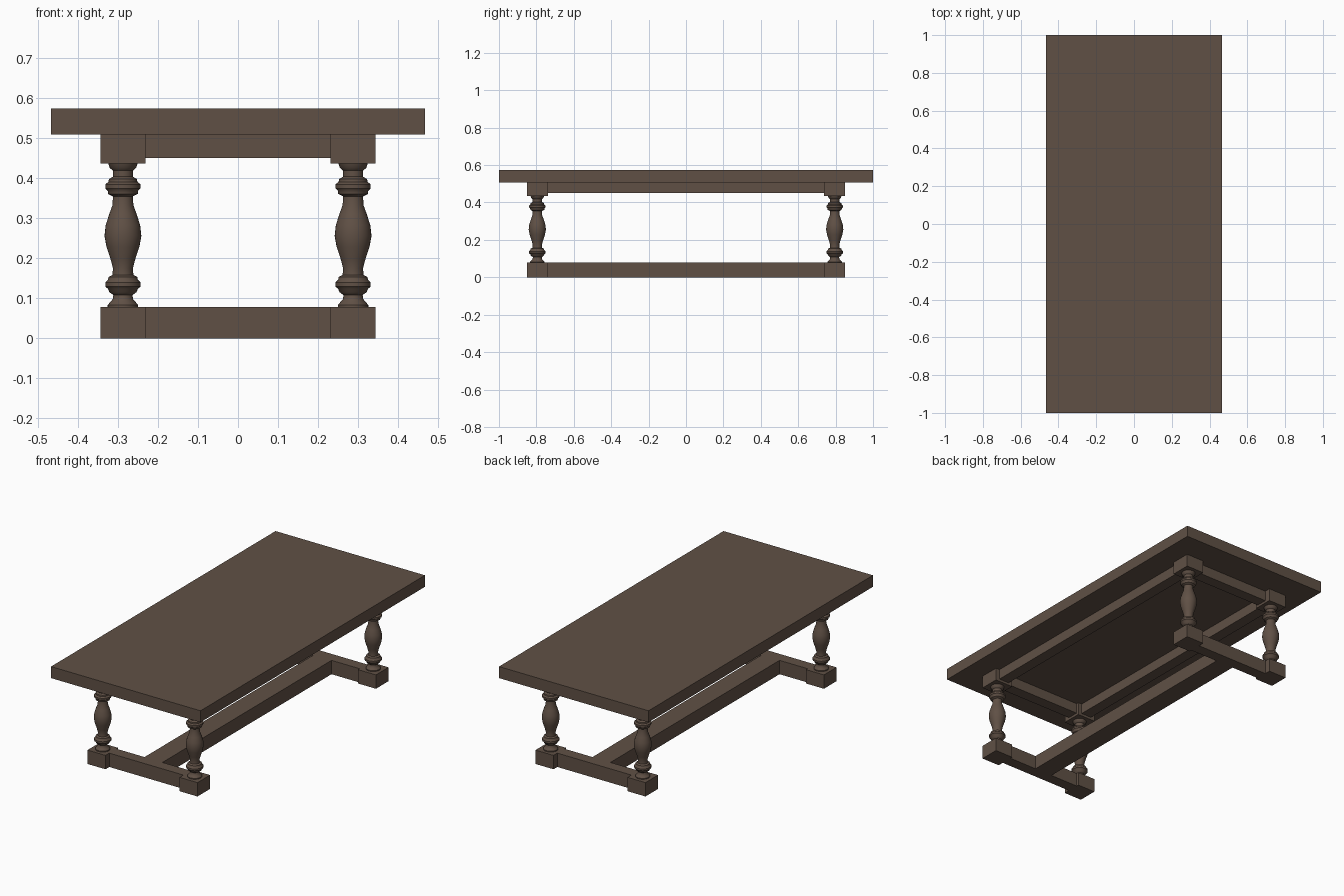
import bpy
import bmesh
import math
from mathutils import Matrix

cube = bpy.data.objects.get("Cube")
if cube:
    bpy.data.objects.remove(cube, do_unlink=True)

# Dark wood used on every part
wood = bpy.data.materials.new("dark_brown_wood")
wood.use_nodes = True
color = (0.117, 0.081, 0.060, 1)
wood.diffuse_color = color
wood.node_tree.nodes["Principled BSDF"].inputs["Base Color"].default_value = color
wood.node_tree.nodes["Principled BSDF"].inputs["Roughness"].default_value = 0.7


def finish(name, bm):
    mesh = bpy.data.meshes.new(name)
    bmesh.ops.recalc_face_normals(bm, faces=bm.faces)
    bm.to_mesh(mesh)
    bm.free()
    mesh.materials.append(wood)
    obj = bpy.data.objects.new(name, mesh)
    bpy.context.collection.objects.link(obj)
    return obj


def box(name, x, y, z):
    """Box spanning the given (low, high) pairs."""
    spans = (x, y, z)
    bm = bmesh.new()
    size = Matrix.Diagonal([b - a for a, b in spans] + [1])
    center = Matrix.Translation([(a + b) / 2 for a, b in spans])
    bmesh.ops.create_cube(bm, size=1, matrix=center @ size)
    return finish(name, bm)


def turned(name, profile, x, y, sides=32):
    """Lathe a (radius, height) profile about a vertical axis."""
    bm = bmesh.new()
    verts = [bm.verts.new((r, 0, z)) for r, z in profile]
    edges = [bm.edges.new(pair) for pair in zip(verts, verts[1:])]
    bmesh.ops.spin(bm, geom=verts + edges, cent=(0, 0, 0), axis=(0, 0, 1),
                   angle=math.tau, steps=sides, use_duplicate=False)
    bmesh.ops.remove_doubles(bm, verts=bm.verts, dist=0.0001)
    bmesh.ops.translate(bm, verts=bm.verts, vec=(x, y, 0))
    obj = finish(name, bm)
    bpy.ops.object.select_all(action="DESELECT")
    obj.select_set(True)
    bpy.context.view_layer.objects.active = obj
    bpy.ops.object.shade_smooth_by_angle(angle=math.radians(40))
    return obj


LEG_X, LEG_Y, HALF = 0.287, 0.795, 0.056
RAIL = 0.032
FOOT_TOP, BLOCK_BOTTOM, APRON_BOTTOM, TOP_BOTTOM = 0.078, 0.436, 0.45, 0.508

# Baluster outline, bottom to top
baluster = [
    (0.038, 0.076), (0.038, 0.083), (0.031, 0.091), (0.025, 0.098), (0.024, 0.108),
    (0.034, 0.115), (0.037, 0.123), (0.044, 0.129), (0.044, 0.139), (0.037, 0.146),
    (0.036, 0.153), (0.026, 0.158), (0.025, 0.175), (0.031, 0.198), (0.041, 0.228),
    (0.046, 0.255), (0.043, 0.282), (0.034, 0.31), (0.026, 0.332), (0.025, 0.354),
    (0.037, 0.36), (0.038, 0.368), (0.044, 0.374), (0.044, 0.384), (0.036, 0.39),
    (0.035, 0.397), (0.025, 0.403), (0.025, 0.418), (0.033, 0.425), (0.037, 0.438),
]

box("tabletop", (-0.466, 0.466), (-1, 1), (TOP_BOTTOM, 0.573))

# Four legs, each a foot block, turned baluster and top block
for sx, side in ((1, "left"), (-1, "right")):
    for sy, end in ((-1, "front"), (1, "back")):
        x, y = sx * LEG_X, sy * LEG_Y
        span = (x - HALF, x + HALF), (y - HALF, y + HALF)
        tag = f"{end}_{side}"
        box(f"{tag}_foot_block", *span, (0, FOOT_TOP))
        box(f"{tag}_top_block", *span, (BLOCK_BOTTOM, TOP_BOTTOM))
        turned(f"{tag}_leg", baluster, x, y)

# End rails and aprons between the legs across the width
inner_x, inner_y = LEG_X - HALF, LEG_Y - HALF
for sy, end in ((-1, "front"), (1, "back")):
    y = sy * (LEG_Y - 0.01)
    across = (-inner_x, inner_x), (y - RAIL, y + RAIL)
    box(f"{end}_floor_rail", *across, (0, FOOT_TOP))
    box(f"{end}_apron", *across, (APRON_BOTTOM, TOP_BOTTOM))

# Long side aprons
for sx, side in ((1, "left"), (-1, "right")):
    x = sx * LEG_X
    box(f"{side}_apron", (x - RAIL, x + RAIL), (-inner_y, inner_y),
        (APRON_BOTTOM, TOP_BOTTOM))

# Central floor stretcher joining the two end rails
reach = LEG_Y - 0.01 - RAIL
box("center_stretcher", (-HALF, HALF), (-reach, reach), (0, FOOT_TOP))
